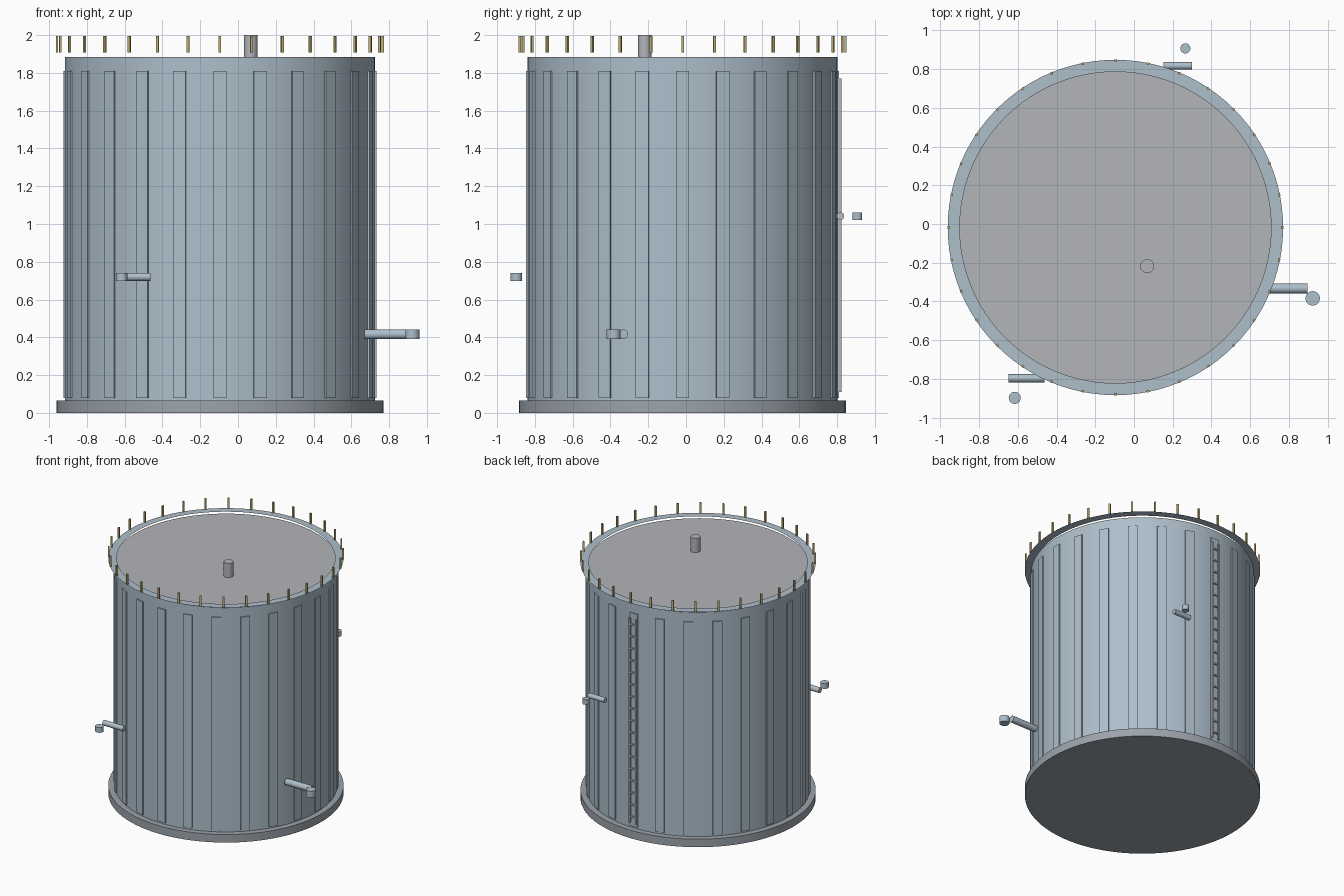
import bpy, bmesh, math
from mathutils import Matrix, Vector

if "Cube" in bpy.data.objects:
    bpy.data.objects.remove(bpy.data.objects["Cube"])

CX, CY = -0.096, -0.018          # tank axis
R = 0.82                         # shell radius


def material(name, rgb):
    m = bpy.data.materials.new(name)
    m.diffuse_color = (*rgb, 1)
    m.use_nodes = True
    m.node_tree.nodes["Principled BSDF"].inputs["Base Color"].default_value = m.diffuse_color
    return m


STEEL = material("steel_blue", (0.42, 0.52, 0.60))
GREY = material("roof_grey", (0.45, 0.46, 0.49))
DARK = material("base_grey", (0.33, 0.37, 0.41))
YELLOW = material("post_yellow", (0.55, 0.45, 0.18))


def finish(bm, name, mat, smooth=False):
    me = bpy.data.meshes.new(name)
    bm.to_mesh(me)
    bm.free()
    ob = bpy.data.objects.new(name, me)
    bpy.context.collection.objects.link(ob)
    me.materials.append(mat)
    if smooth:
        bpy.context.view_layer.objects.active = ob
        ob.select_set(True)
        bpy.ops.object.shade_smooth_by_angle(angle=math.radians(35))
        ob.select_set(False)
    return ob


def add_box(bm, loc, size, rot=Matrix()):
    bmesh.ops.create_cube(bm, size=1, matrix=rot @ Matrix.Translation(loc)
                          @ Matrix.Diagonal((*size, 1)))


def cylinder(name, p0, p1, r, mat, segs=32):
    p0, p1 = Vector(p0), Vector(p1)
    d = p1 - p0
    bm = bmesh.new()
    bmesh.ops.create_cone(bm, cap_ends=True, segments=segs, radius1=r, radius2=r, depth=d.length,
                          matrix=Matrix.Translation((p0 + p1) / 2)
                          @ d.to_track_quat('Z', 'Y').to_matrix().to_4x4())
    return finish(bm, name, mat, True)


def around(i, n):
    return Matrix.Translation((CX, CY, 0)) @ Matrix.Rotation(2 * math.pi * i / n, 4, 'Z')


# base slab, shell and roof
cylinder("base_slab", (CX, CY, 0), (CX, CY, 0.065), 0.866, DARK, 96)
cylinder("tank_shell", (CX, CY, 0.065), (CX, CY, 1.878), R, STEEL, 96)
cylinder("roof", (CX, CY, 1.878), (CX, CY, 1.885), R, GREY, 96)
cylinder("roof_vent", (0.068, -0.218, 1.885), (0.068, -0.218, 2.0), 0.036, GREY)

# vertical ribs
bm = bmesh.new()
for i in range(24):
    add_box(bm, (R - 0.006, 0, 0.945), (0.03, 0.07, 1.73), around(i, 24))
finish(bm, "ribs", STEEL)

# thin walkway ring hovering just above the shell
bm = bmesh.new()
N = 96
rings = [[bm.verts.new((CX + r * math.cos(2 * math.pi * i / N), CY + r * math.sin(2 * math.pi * i / N), 1.908))
          for i in range(N)] for r in (0.804, 0.866)]
for i in range(N):
    j = (i + 1) % N
    bm.faces.new((rings[0][i], rings[1][i], rings[1][j], rings[0][j]))
finish(bm, "walkway_ring", STEEL)

# railing posts
bm = bmesh.new()
for i in range(32):
    add_box(bm, (0.862, 0, 1.951), (0.012, 0.014, 0.086), around(i, 32))
finish(bm, "railing_posts", YELLOW)

# ladder at the back
bm = bmesh.new()
for s in (-1, 1):
    add_box(bm, (CX + s * 0.03, CY + 0.833, 0.94), (0.012, 0.016, 1.66))
for i in range(17):
    add_box(bm, (CX, CY + 0.833, 0.16 + i * 0.0975), (0.06, 0.012, 0.012))
finish(bm, "ladder", GREY)

# side nozzles: horizontal pipe plus upright flange stub (x0, x1, y, z, radius, flange x, y, radius)
for n, (x0, x1, y, z, r, fx, fy, fr) in {
    "front": (-0.647, -0.463, -0.797, 0.72, 0.021, -0.616, -0.898, 0.031),
    "back": (0.152, 0.30, 0.817, 1.042, 0.02, 0.265, 0.907, 0.026),
    "right": (0.67, 0.897, -0.333, 0.416, 0.026, 0.923, -0.384, 0.037),
}.items():
    cylinder(n + "_pipe", (x0, y, z), (x1, y, z), r, STEEL)
    cylinder(n + "_flange", (fx, fy, z - r), (fx, fy, z + r), fr, STEEL)
